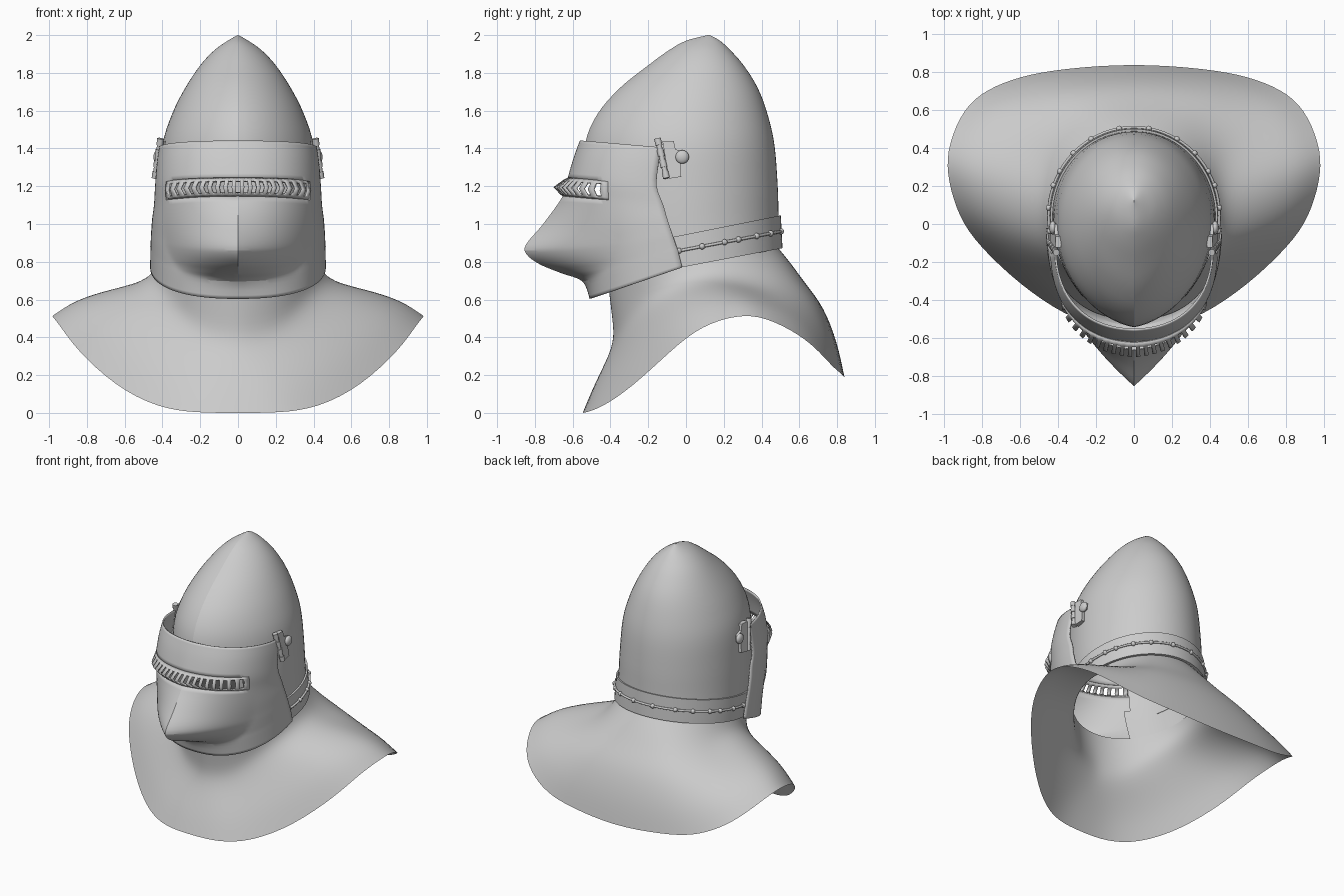
import bpy, bmesh, math
from mathutils import Vector

if "Cube" in bpy.data.objects:
    bpy.data.objects.remove(bpy.data.objects["Cube"])

steel = bpy.data.materials.new("grey_steel")
steel.diffuse_color = (0.6, 0.6, 0.6, 1)
steel.use_nodes = True
steel.node_tree.nodes["Principled BSDF"].inputs["Base Color"].default_value = steel.diffuse_color


def resample(rows, n):
    """Smooth (Catmull-Rom) interpolation between control rows."""
    out = []
    for i in range(len(rows) - 1):
        a, b = rows[max(i - 1, 0)], rows[i]
        c, d = rows[i + 1], rows[min(i + 2, len(rows) - 1)]
        for k in range(n):
            t = k / n
            out.append([0.5 * (2 * q + (r - p) * t + (2 * p - 5 * q + 4 * r - s) * t * t
                        + (3 * q - p - 3 * r + s) * t ** 3) for p, q, r, s in zip(a, b, c, d)])
    return out + [list(rows[-1])]


def finish(ob, angle):
    ob.data.materials.append(steel)
    bpy.ops.object.select_all(action='DESELECT')
    ob.select_set(True)
    bpy.context.view_layer.objects.active = ob
    if angle:
        bpy.ops.object.shade_smooth_by_angle(angle=math.radians(angle))
    return ob


def loft(name, rings, closed=False, skip=None, angle=15, thick=0):
    """Skin a list of point rings; skip(centre, row, column) leaves out faces."""
    bm = bmesh.new()
    vs = [[bm.verts.new(p) for p in ring] for ring in rings]
    n = len(rings[0])
    for r in range(len(rings) - 1):
        for c in range(n if closed else n - 1):
            q = [vs[r][c], vs[r][(c + 1) % n], vs[r + 1][(c + 1) % n], vs[r + 1][c]]
            mid = sum((v.co for v in q), Vector()) / 4
            if not (skip and skip(mid, r, c)):
                bm.faces.new(q)
    bmesh.ops.delete(bm, geom=[v for v in bm.verts if not v.link_faces], context='VERTS')
    bmesh.ops.remove_doubles(bm, verts=bm.verts, dist=1e-5)
    bmesh.ops.recalc_face_normals(bm, faces=bm.faces)
    me = bpy.data.meshes.new(name)
    bm.to_mesh(me)
    bm.free()
    ob = bpy.data.objects.new(name, me)
    bpy.context.collection.objects.link(ob)
    if thick:
        m = ob.modifiers.new("thickness", 'SOLIDIFY')
        m.thickness, m.offset = thick, 0
    return finish(ob, angle)


def egg(z, w, yf, yb, tilt=0, grow=0, n=72):
    """Horizontal section of the skull with a soft keel at the front."""
    yc = yf + 0.54 * (yb - yf)
    pts = []
    for i in range(n):
        a = 2 * math.pi * i / n
        s, c = math.sin(a), math.cos(a)
        if c > 0:
            y = yc - (yc - yf + grow) * (0.86 * c + 0.14 * (1 - abs(s)))
        else:
            y = yc - (yb - yc + grow) * c
        pts.append(((w + grow) * s, y, z + tilt * y))
    return pts


# Pointed skull with a face opening
skull_rows = [(2.0, 0.001, 0.115, 0.125, 0), (1.97, 0.055, 0.0, 0.18, 0), (1.92, 0.125, -0.09, 0.235, 0),
              (1.84, 0.2, -0.2, 0.305, 0), (1.72, 0.28, -0.35, 0.38, 0), (1.58, 0.35, -0.47, 0.432, 0),
              (1.42, 0.4, -0.535, 0.468, 0), (1.2, 0.42, -0.545, 0.485, 0.02),
              (1.0, 0.428, -0.53, 0.49, 0.1), (0.78, 0.432, -0.46, 0.495, 0.19)]
loft("skull", [egg(*r) for r in resample(skull_rows, 4)], True,
     lambda m, r, c: m.y < -0.2 and abs(m.x) < 0.26 and m.z < 1.32)

# Lower band round the back of the skull
loft("neck_band", [egg(0.945, 0.43, -0.5, 0.49, 0.2, 0), egg(0.945, 0.43, -0.5, 0.49, 0.2, 0.012),
                   egg(0.775, 0.432, -0.46, 0.495, 0.19, 0.016), egg(0.775, 0.432, -0.46, 0.495, 0.19, 0)],
     True, lambda m, r, c: m.y < -0.2, angle=30)

# Cord and rivets on the band
cord_path = [p for p in egg(0.865, 0.433, -0.48, 0.492, 0.19, 0.018) if p[1] > -0.06]
cu = bpy.data.curves.new("cord", 'CURVE')
cu.dimensions, cu.bevel_depth, cu.bevel_resolution = '3D', 0.008, 2
sp = cu.splines.new('POLY')
sp.points.add(len(cord_path) - 1)
for p, co in zip(sp.points, cord_path):
    p.co = (*co, 1)
cord = bpy.data.objects.new("cord", cu)
bpy.context.collection.objects.link(cord)
cu.materials.append(steel)


def ball(name, loc, size):
    bpy.ops.mesh.primitive_uv_sphere_add(segments=14, ring_count=8, location=loc)
    ob = bpy.context.object
    ob.name, ob.scale = name, size
    return finish(ob, 40)


for side in (-1, 1):
    for y in (-0.04, 0.07, 0.185, 0.285, 0.37, 0.455, 0.505):
        p = min((q for q in cord_path if q[0] * side > 0), key=lambda q: abs(q[1] - y))
        ball("band_rivet", p, (0.016,) * 3)

# Visor rows: front z, tip y, base front y, rear z, rear y, half width, snout half width
visor_rows = [(1.44, -0.557, -0.54, 1.405, -0.13, 0.413, 0.4), (1.35, -0.59, -0.575, 1.32, -0.145, 0.425, 0.4),
              (1.24, -0.622, -0.6, 1.2, -0.155, 0.434, 0.4), (1.15, -0.645, -0.6, 1.1, -0.12, 0.44, 0.4),
              (1.0, -0.75, -0.575, 1.03, -0.1, 0.449, 0.39), (0.89, -0.842, -0.55, 0.97, -0.08, 0.454, 0.38),
              (0.84, -0.838, -0.54, 0.94, -0.07, 0.456, 0.37), (0.79, -0.77, -0.53, 0.91, -0.06, 0.457, 0.35),
              (0.745, -0.66, -0.52, 0.88, -0.05, 0.458, 0.32), (0.7, -0.545, -0.515, 0.85, -0.04, 0.459, 0.3),
              (0.605, -0.505, -0.503, 0.77, -0.02, 0.46, 0.3)]
visor = resample(visor_rows, 4)


def visor_point(row, x):
    zf, tip, yb, zr, yr, w, sw = row
    f = max(0, 1 - abs(x / w) ** 2.4) ** 0.455
    snout = max(0, 1 - abs(x) / sw) ** 1.15
    return Vector((x, yr - (yr - yb) * f + (tip - yb) * snout, zr + (zf - zr) * f))


COLS = 60
TOP, LOW = 8, 12   # rows bounding the eye slot
loft("visor", [[visor_point(r, r[5] * math.sin(math.pi * (i / COLS - 0.5))) for i in range(COLS + 1)]
               for r in visor], False,
     lambda m, r, c: TOP <= r < LOW and abs(m.x) < 0.35, thick=0.01)

# Projecting sight ridge cut by a row of slots
SLOTS = 19
xs = [0.375 * (i / (SLOTS * 2 + 1) * 2 - 1) for i in range(SLOTS * 2 + 2)]
ridge = []
for s in (0, 0.14, 0.5, 0.86, 1):
    ring = []
    for x in xs:
        u = x / 0.376
        out = Vector((0.8 * u, -1 + 0.35 * u * u, 0)).normalized()
        h = 0.062 * math.sqrt(1 - u * u) * (1 - abs(2 * s - 1) ** 1.3)
        ring.append(visor_point(visor[TOP], x).lerp(visor_point(visor[LOW], x), s) + out * h)
    ridge.append(ring)
loft("sight_ridge", ridge, False, lambda m, r, c: r in (1, 2) and c % 2 == 1, angle=20, thick=0.014)

# Side hinges: shaped plate, knuckles and round pin head
outline = [(-0.125, 1.44), (-0.065, 1.44), (-0.055, 1.395), (0.0, 1.38), (0.0, 1.335),
           (-0.03, 1.325), (-0.025, 1.25), (-0.09, 1.24)]
for side in (-1, 1):
    plate = [[(side * (x0 - 0.15 * (z - 1.35) - 0.05 * (y + 0.06)), y, z) for y, z in outline]
             for x0 in (0.395, 0.426)]
    ob = loft("hinge_plate", plate, True, angle=0)
    bm = bmesh.new()
    bm.from_mesh(ob.data)
    bmesh.ops.holes_fill(bm, edges=bm.edges)
    bmesh.ops.recalc_face_normals(bm, faces=bm.faces)
    bm.to_mesh(ob.data)
    bm.free()
    ball("hinge_pin_head", (side * 0.428, -0.02, 1.355), (0.02, 0.036, 0.036))
    for i in range(7):
        k = i / 6
        bpy.ops.mesh.primitive_cylinder_add(vertices=12, radius=0.014 if i % 2 else 0.018, depth=0.036)
        ob = bpy.context.object
        ob.name = "hinge_knuckle"
        ob.location = (side * (0.412 + 0.025 * k), -0.147 + 0.04 * k, 1.435 - 0.175 * k)
        ob.rotation_euler = (0.22, side * -0.13, 0)
        finish(ob, 40)

# Draped collar: hem stations from front to back, half side
hem = [(0, -0.55, 0), (0.22, -0.54, 0), (0.42, -0.45, 0.025), (0.65, -0.28, 0.14), (0.86, -0.07, 0.34),
       (0.94, 0.08, 0.46), (0.99, 0.27, 0.52), (0.98, 0.42, 0.51), (0.9, 0.61, 0.41), (0.78, 0.71, 0.32),
       (0.6, 0.78, 0.24), (0.38, 0.82, 0.21), (0.0, 0.848, 0.18)]
# Outward and downward fractions of each drape line at front, side and back
front = [(0, 0), (-0.2, 0.3), (-0.3, 0.47), (0.2, 0.67), (0.62, 0.83), (1, 1)]
flank = [(0, 0), (0.05, 0.25), (0.18, 0.41), (0.45, 0.52), (0.79, 0.71), (1, 1)]
back = [(0, 0), (0.2, 0.12), (0.44, 0.29), (0.7, 0.46), (0.9, 0.74), (1, 1)]
rings = []
for f, s, b in zip(front, flank, back):
    half = []
    for i, p in enumerate(hem):
        a = math.pi * i / (len(hem) - 1)
        c = math.cos(a)
        ny = 0.04 - (0.46 if c > 0 else 0.45) * c
        neck = Vector((0.43 * math.sin(a), ny, 0.785 + 0.19 * ny))
        end = f if c > 0 else b
        h, v = (s[j] + (end[j] - s[j]) * c * c for j in (0, 1))
        half.append(Vector((neck.x + (p[0] - neck.x) * h, neck.y + (p[1] - neck.y) * h,
                            neck.z + (p[2] - neck.z) * v)))
    rings.append(half + [Vector((-p.x, p.y, p.z)) for p in half[-2:0:-1]])
collar = loft("draped_collar", rings, True, angle=180)
m = collar.modifiers.new("smooth", 'SUBSURF')
m.levels = m.render_levels = 2
